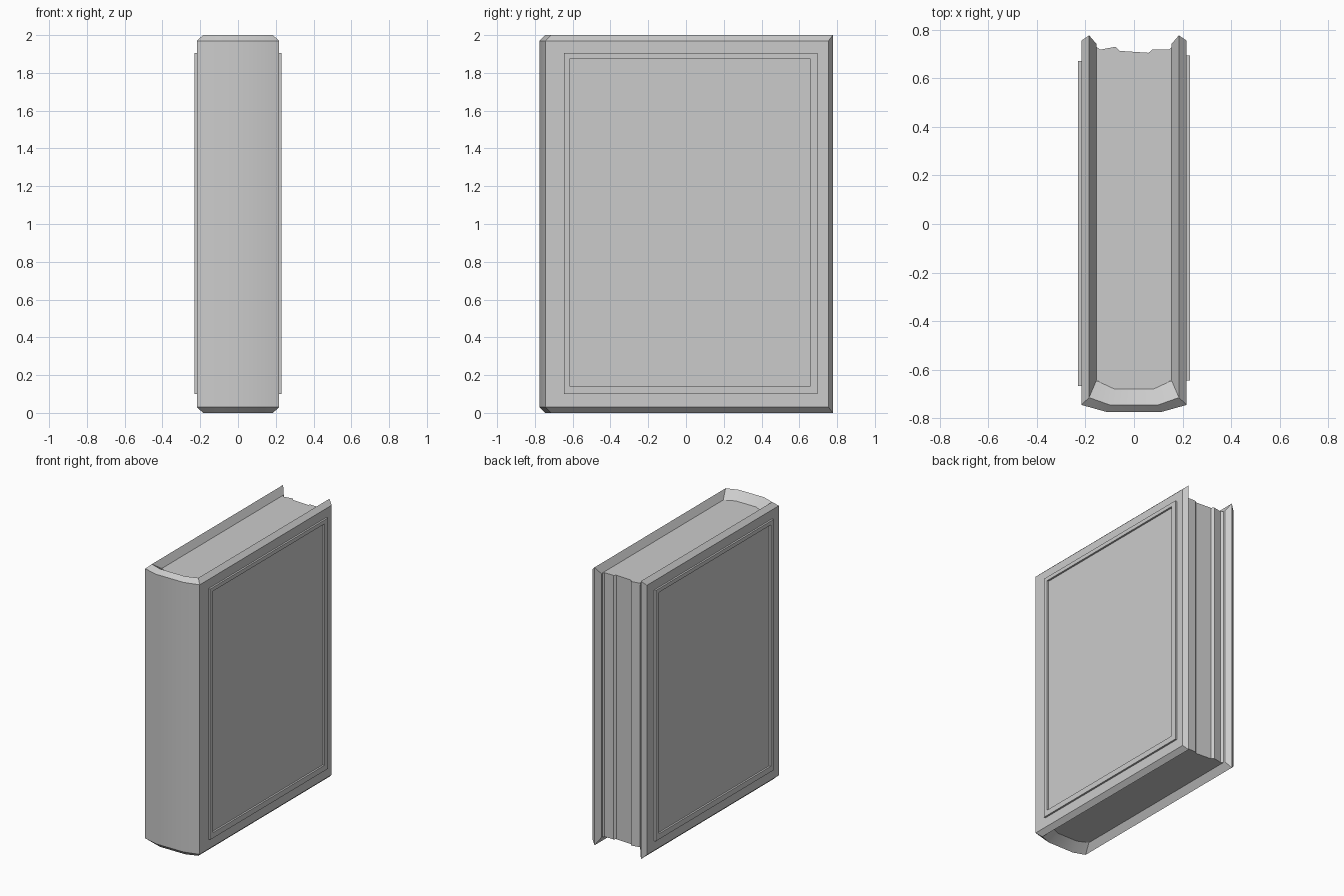
import bpy, bmesh, math

cube = bpy.data.objects.get("Cube")
if cube:
    bpy.data.objects.remove(cube, do_unlink=True)

grey = bpy.data.materials.new("plain_grey")
grey.use_nodes = True
grey.diffuse_color = (0.6, 0.6, 0.6, 1)
grey.node_tree.nodes["Principled BSDF"].inputs["Base Color"].default_value = (0.6, 0.6, 0.6, 1)


def finish(name, bm, smooth=None):
    """Turn a bmesh into a named grey object."""
    bmesh.ops.recalc_face_normals(bm, faces=bm.faces)
    mesh = bpy.data.meshes.new(name)
    bm.to_mesh(mesh)
    bm.free()
    mesh.materials.append(grey)
    obj = bpy.data.objects.new(name, mesh)
    bpy.context.collection.objects.link(obj)
    if smooth:
        bpy.ops.object.select_all(action="DESELECT")
        obj.select_set(True)
        bpy.context.view_layer.objects.active = obj
        bpy.ops.object.shade_smooth_by_angle(angle=math.radians(smooth))
    return obj


def u_path(half):
    """Mirror half a plan path into a full U around the spine."""
    return half + [(-x, y) for x, y in reversed(half)]


# Cover: a ridged section swept round a U from board to spine to board
outer = u_path([(0.217, 0.755), (0.217, -0.745), (0.11, -0.775)])
ridge = u_path([(0.185, 0.777), (0.185, -0.715), (0.10, -0.745)])
inner = u_path([(0.155, 0.742), (0.155, -0.645), (0.08, -0.68)])
section = [(outer, 0.03), (outer, 1.97), (ridge, 2.0),
           (inner, 1.95), (inner, 0.05), (ridge, 0.0)]
bm = bmesh.new()
rings = [[bm.verts.new((*path[i], z)) for path, z in section] for i in range(len(outer))]
for a, b in zip(rings, rings[1:]):
    for k in range(6):
        n = (k + 1) % 6
        bm.faces.new((a[k], a[n], b[n], b[k]))
for ring in (rings[0], rings[-1]):
    bm.faces.new((ring[0], ring[1], ring[2], ring[5]))
    bm.faces.new((ring[2], ring[3], ring[4], ring[5]))
finish("cover", bm, 30)

# Pages: an upright block with an uneven fore edge
plan = [(-0.16, -0.64), (-0.08, -0.685), (0.08, -0.685), (0.16, -0.64),
        (0.16, 0.735), (0.145, 0.718), (0.075, 0.718), (0.06, 0.705),
        (-0.06, 0.713), (-0.075, 0.73), (-0.14, 0.718), (-0.16, 0.735)]
bm = bmesh.new()
base = bm.faces.new([bm.verts.new((x, y, 0.05)) for x, y in plan])
top = bmesh.ops.extrude_face_region(bm, geom=[base], use_keep_orig=True)["geom"]
bmesh.ops.translate(bm, vec=(0, 0, 1.9), verts=[v for v in top if isinstance(v, bmesh.types.BMVert)])
finish("pages", bm, 30)


# Raised frames on both boards
def board_frame(name, side, shift):
    bm = bmesh.new()

    def loop(x, y0, y1, z0, z1):
        return [bm.verts.new((side * x, y + shift, z))
                for y, z in ((y0, z0), (y1, z0), (y1, z1), (y0, z1))]
    big = (-0.645, 0.695, 0.10, 1.905)
    small = (-0.613, 0.657, 0.14, 1.877)
    loops = [loop(0.212, *big), loop(0.23, *big), loop(0.23, *small), loop(0.212, *small)]
    for j in range(4):
        a, b = loops[j], loops[(j + 1) % 4]
        for k in range(4):
            n = (k + 1) % 4
            bm.faces.new((a[k], a[n], b[n], b[k]))
    finish(name, bm)


board_frame("left_board_frame", 1, 0)
board_frame("right_board_frame", -1, -0.023)
